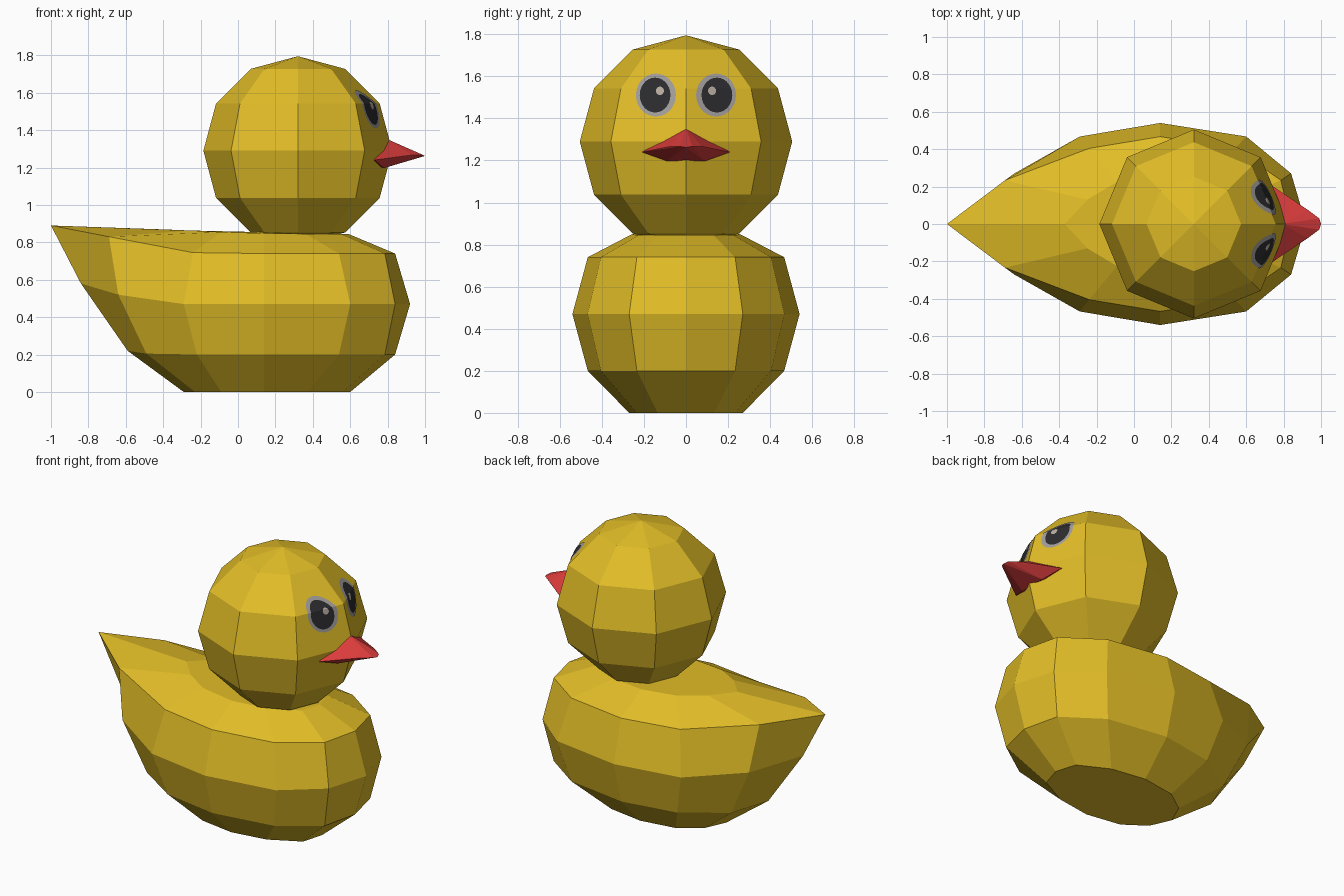
import bpy, bmesh, math

if "Cube" in bpy.data.objects:
    bpy.data.objects.remove(bpy.data.objects["Cube"])

HX, HZ, HR = 0.32, 1.29, 0.505          # head centre and radius


def material(name, rgb):
    m = bpy.data.materials.new(name)
    m.diffuse_color = (*rgb, 1)
    m.use_nodes = True
    m.node_tree.nodes["Principled BSDF"].inputs["Base Color"].default_value = m.diffuse_color
    return m


YELLOW = material("yellow", (0.76, 0.51, 0.02))
RED = material("red", (0.70, 0.045, 0.045))
GREY = material("eye grey", (0.36, 0.34, 0.33))
BLACK = material("eye black", (0.025, 0.025, 0.028))
GLINT = material("eye glint", (0.48, 0.42, 0.36))


def finish(name, bm, mats, fix_normals=True):
    if fix_normals:
        bmesh.ops.recalc_face_normals(bm, faces=bm.faces)
    me = bpy.data.meshes.new(name)
    bm.to_mesh(me)
    bm.free()
    for m in mats:
        me.materials.append(m)
    ob = bpy.data.objects.new(name, me)
    bpy.context.collection.objects.link(ob)
    return ob


# Body: twelve-sided rings; x and z go from breast to tail, half a ring each
rings = [
    (0.27, [.60, .56, .37, .14, -.09, -.23, -.29], [0] * 7),
    (0.467, [.84, .785, .54, .14, -.22, -.49, -.59], [.2, .2, .2, .2, .2, .205, .22]),
    (0.54, [.92, .84, .60, .14, -.29, -.64, -.84], [.47, .47, .47, .47, .47, .52, .58]),
    (0.467, [.84, .785, .54, .14, -.24, -.69, -1.0], [.74, .74, .74, .74, .745, .83, .89]),
    (0.26, [.59, .55, .36, .14, -.09, -.25, -.37], [.845, .845, .845, .848, .855, .863, .868]),
]
bm = bmesh.new()
loops = []
for ry, xs, zs in rings:
    loop = []
    for i in range(12):
        k = min(i, 12 - i)
        loop.append(bm.verts.new((xs[k], ry * math.sin(i * math.pi / 6), zs[k])))
    loops.append(loop)
for a, b in zip(loops, loops[1:]):
    for i in range(12):
        j = (i + 1) % 12
        bm.faces.new((a[i], a[j], b[j], b[i]))
bm.faces.new(loops[0][::-1])
bm.faces.new(loops[-1])
finish("body", bm, [YELLOW])

# Head: low-poly ball sunk into the body
bm = bmesh.new()
bmesh.ops.create_uvsphere(bm, u_segments=8, v_segments=6, radius=HR)
bmesh.ops.translate(bm, verts=bm.verts, vec=(HX, 0, HZ))
finish("head", bm, [YELLOW])

# Beak: faceted hull of a few points mirrored across the middle
bm = bmesh.new()
half = [(.73, .21, 1.24), (.93, .075, 1.267), (.99, .03, 1.267),
        (.78, .09, 1.197), (.66, .12, 1.24)]
for x, y, z in half:
    for s in (1, -1):
        bm.verts.new((x, y * s, z))
for p in [(.79, 0, 1.355), (1.0, 0, 1.262), (.66, 0, 1.32)]:
    bm.verts.new(p)
bmesh.ops.convex_hull(bm, input=bm.verts)
finish("beak", bm, [RED])


# Eyes: flat ovals split at the head's facet edge and laid onto its surface
def head_x(y, z):
    z0, z1 = HR * 0.5, HR * math.sin(math.pi / 3)
    r0, r1 = HR * math.cos(math.pi / 6), HR * 0.5
    d = z - HZ
    if d < z0:
        r = HR + (r0 - HR) * d / z0
    else:
        r = r0 + (r1 - r0) * (d - z0) / (z1 - z0)
    return HX + r - abs(y) * math.tan(math.pi / 8)


layers = [(.143, 1.51, .095, .102, .003), (.147, 1.51, .073, .083, .005),
          (.124, 1.53, .019, .020, .007)]
for side, label in ((1, "left"), (-1, "right")):
    bm = bmesh.new()
    for idx, (cy, cz, ry, rz, lift) in enumerate(layers):
        ring = []
        for i in range(28):
            t = 2 * math.pi * i / 28
            ring.append(bm.verts.new((lift, side * cy + ry * math.cos(t),
                                      cz + rz * math.sin(t))))
        bm.faces.new(ring).material_index = idx
    bmesh.ops.bisect_plane(bm, geom=bm.verts[:] + bm.edges[:] + bm.faces[:],
                           plane_co=(0, 0, HZ + HR * 0.5), plane_no=(0, 0, 1))
    for v in bm.verts:
        v.co.x += head_x(v.co.y, v.co.z)
        v.co.z += 0.001
    finish(label + "_eye", bm, [GREY, BLACK, GLINT], fix_normals=False)
